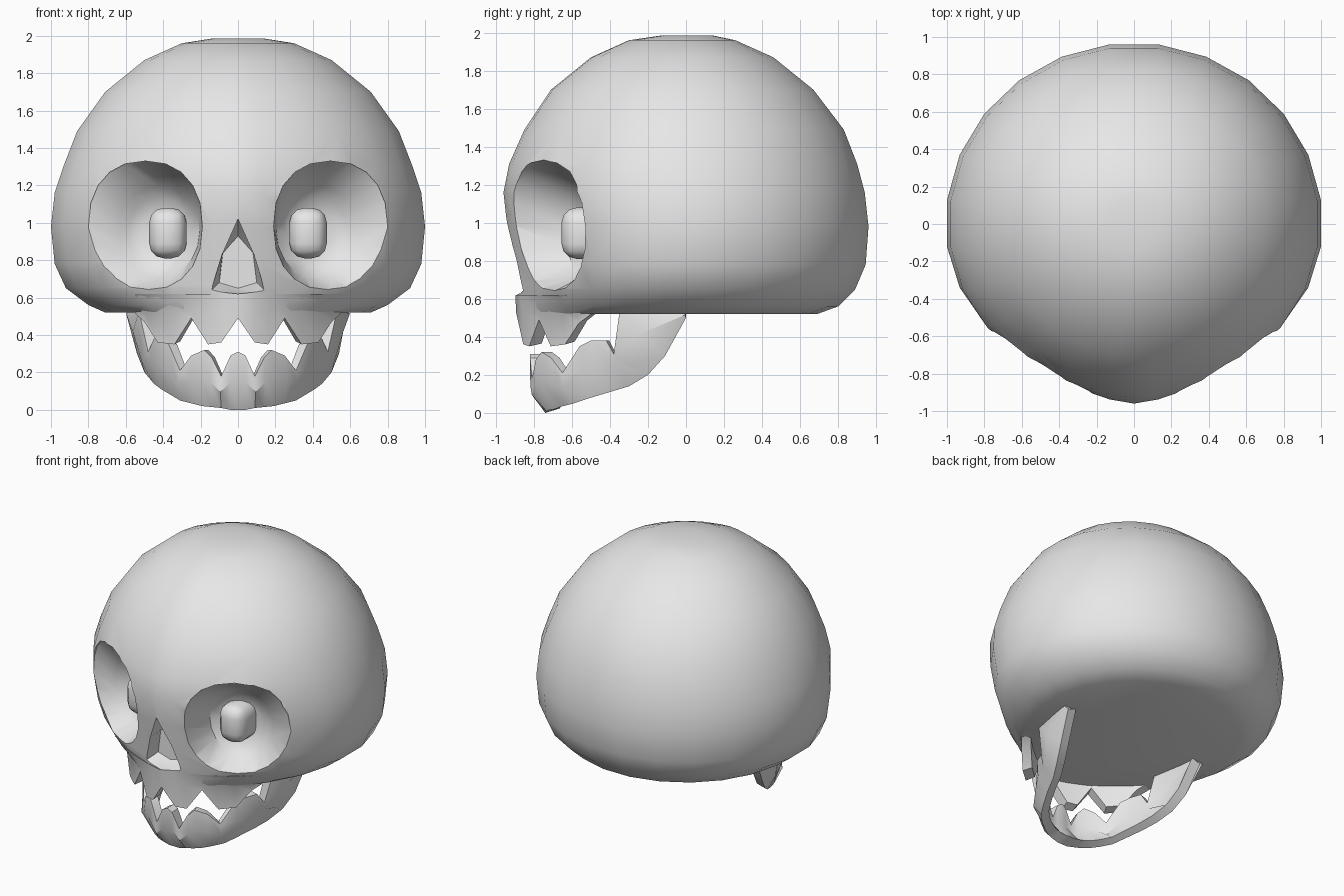
import bpy, bmesh
from math import sin, cos, asin, tau, radians, copysign
from mathutils import Vector

if "Cube" in bpy.data.objects:
    bpy.data.objects.remove(bpy.data.objects["Cube"], do_unlink=True)

bone = bpy.data.materials.new("bone_grey")
bone.use_nodes = True
GREY = (0.8, 0.8, 0.8, 1)
bone.diffuse_color = GREY
for node in bone.node_tree.nodes:
    if node.type == 'BSDF_PRINCIPLED':
        node.inputs["Base Color"].default_value = GREY


def finish(name, bm):
    bmesh.ops.recalc_face_normals(bm, faces=bm.faces)
    mesh = bpy.data.meshes.new(name)
    bm.to_mesh(mesh)
    bm.free()
    mesh.materials.append(bone)
    obj = bpy.data.objects.new(name, mesh)
    bpy.context.collection.objects.link(obj)
    return obj


def activate(obj):
    bpy.ops.object.select_all(action='DESELECT')
    obj.select_set(True)
    bpy.context.view_layer.objects.active = obj


def smooth(obj, degrees=35):
    activate(obj)
    bpy.ops.object.shade_smooth_by_angle(angle=radians(degrees))


def loft(name, loops):
    """Skin closed loops of equal length and cap both ends."""
    bm = bmesh.new()
    rows = [[bm.verts.new(p) for p in loop] for loop in loops]
    for a, b in zip(rows, rows[1:]):
        for i in range(len(a)):
            j = (i + 1) % len(a)
            bm.faces.new((a[i], a[j], b[j], b[i]))
    bm.faces.new(rows[0][::-1])
    bm.faces.new(rows[-1])
    return finish(name, bm)


def cut(target, cutter):
    cutter.hide_render = True
    mod = target.modifiers.new("cut", 'BOOLEAN')
    mod.operation = 'DIFFERENCE'
    mod.solver = 'EXACT'
    mod.object = cutter
    activate(target)
    bpy.ops.object.modifier_apply(modifier=mod.name)
    bpy.data.objects.remove(cutter, do_unlink=True)


def mirrored(half):
    """Columns from the right end through the centre to the left end."""
    return [(-p[0], *p[1:]) for p in half[:0:-1]] + half


def outline(width, front, back, pinch, t):
    """Point of a round plan with a slightly pointed front (t = 0)."""
    s, c = sin(t), cos(t)
    y = -front * (c - pinch * abs(s) * c * c) if c > 0 else -back * c
    return width * s, y


# Cranium: rings of height, half width, front reach, back reach
SECTIONS = [
    (0.52, .71, .885, .69), (0.56, .8, .89, .8), (0.65, .92, .895, .89),
    (0.78, .98, .91, .945), (0.98, 1, .94, .96), (1.16, .98, .96, .94),
    (1.31, .93, .93, .9), (1.49, .86, .85, .83), (1.7, .71, .71, .67),
    (1.87, .5, .5, .46), (1.96, .3, .3, .26), (1.985, .14, .13, .14)]
SIDES = 24
FLAT = 1 / cos(tau / SIDES / 2)
angles = [0] + [tau * (i + .5) / SIDES for i in range(SIDES)]
rings = []
for z, w, f, b in SECTIONS:
    pinch = min(.2, max(.04, (1.6 - z) * .25))
    rings.append([(*outline(w * FLAT, f, b * FLAT, pinch, t), z)
                  for t in angles])
cranium = loft("cranium", rings)


# Eye sockets: wide squarish rim tapering to a shallow bowl
def squarish(v):
    return copysign(abs(v) ** .88, v)


def socket_cutter(side):
    turns = [tau * i / 20 for i in range(20)]
    rim = [(.495 + .305 * squarish(cos(a)), .98 + .35 * squarish(sin(a)))
           for a in turns]
    loops = [[(side * x, -1.3, z) for x, z in rim],
             [(side * x, -.9 + .61 * (x - .19), z) for x, z in rim]]
    for scale, depth in ((1, 0), (.75, .05), (.4, .08)):
        loop = []
        for a in turns:
            x = .425 + .22 * scale * cos(a)
            z = .95 + .245 * scale * sin(a)
            loop.append((side * x, -.62 + .25 * (x - .2) + depth, z))
        loops.append(loop)
    return loft("socket_cutter", loops)


for side in (-1, 1):
    cut(cranium, socket_cutter(side))


# Nose hole: triangle narrowing inward
def nose_loop(half, y):
    right = [(x, y, z) for x, z in half]
    left = [(-x, y, z) for x, z in half[-2:0:-1]]
    return right + left


nose_rim = [(0, 1.02), (.085, .83), (.145, .635), (0, .62)]
nose_floor = [(0, .93), (.08, .84), (.1, .68), (0, .65)]
cut(cranium, loft("nose_cutter", [
    nose_loop(nose_rim, -1.2), nose_loop(nose_rim, -.87),
    nose_loop(nose_floor, -.78)]))
smooth(cranium)

# Eyes: rounded upright blocks
for side, label in ((-1, "right_eye"), (1, "left_eye")):
    bm = bmesh.new()
    bmesh.ops.create_cube(bm, size=1)
    for v in bm.verts:
        v.co = Vector((v.co.x * .2 + side * .375, v.co.y * .28 - .515,
                       v.co.z * .27 + .945))
    bmesh.ops.bevel(bm, geom=bm.edges[:], offset=.08, segments=3,
                    profile=.5, affect='EDGES')
    smooth(finish(label, bm), 50)

# Upper jaw: wall flowing down from the face, with a toothed lower edge
UPPER_EDGE = [(0, .49), (.09, .36), (.16, .35), (.25, .49),
              (.34, .35), (.43, .36), (.5, .47), (.55, .515)]
columns = []
for x, z in mirrored(UPPER_EDGE):
    tx, ty = outline(.885, .893, .87, .2, asin(x / .885))
    px, py = outline(.71, .885, .69, .2, asin(x / .71))
    columns.append([(tx, ty - .005, .62), (px, py - .008, .525),
                    (px, py, z), (px * .91, py * .92, z + .015),
                    (px * .9, py * .91, .57)])
smooth(loft("upper_jaw", columns))

# Lower jaw: toothed top edge and curved bottom edge, paired by column
TOP_EDGE = [
    (0, -.82, .31), (.04, -.82, .29), (.09, -.81, .18), (.14, -.79, .28),
    (.18, -.76, .32), (.25, -.71, .29), (.31, -.65, .21), (.37, -.56, .35),
    (.42, -.5, .38), (.45, -.42, .38), (.48, -.38, .31), (.53, -.35, .53),
    (.57, -.01, .53)]
BOTTOM_EDGE = [
    (0, -.74, 0), (.04, -.74, 0), (.09, -.735, .01), (.14, -.72, .015),
    (.19, -.69, .02), (.25, -.65, .035), (.31, -.59, .05), (.36, -.5, .08),
    (.41, -.4, .11), (.45, -.3, .14), (.5, -.2, .2), (.54, -.11, .3),
    (.57, 0, .5)]


def inset(p, lift=0):
    y = p.y + .08 * (1 - abs(p.x) / .57)
    return Vector((p.x * .88, y, p.z + lift))


columns = []
for top, bottom in zip(mirrored(TOP_EDGE), mirrored(BOTTOM_EDGE)):
    top, bottom = Vector(top), Vector(bottom)
    middle = (top + bottom) / 2
    middle.x *= 1.05
    middle.y *= 1.05
    columns.append([top, middle, bottom,
                    inset(bottom, .025), inset(middle), inset(top)])
smooth(loft("lower_jaw", columns))
